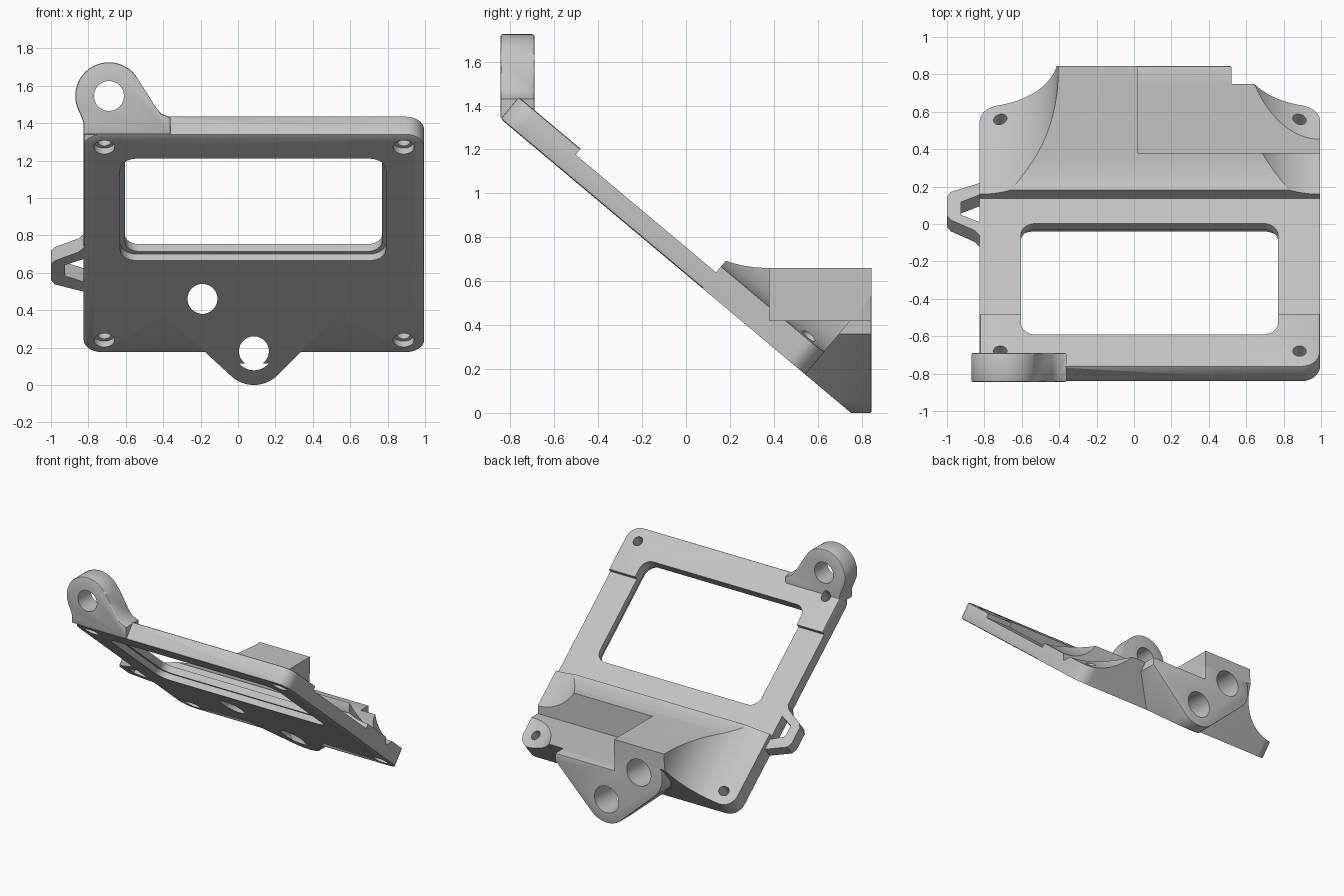
import bpy, bmesh
from math import sin, cos, pi, radians
from mathutils import Matrix, Vector

if "Cube" in bpy.data.objects:
    bpy.data.objects.remove(bpy.data.objects["Cube"])

S, C = sin(radians(40)), cos(radians(40))

grey = bpy.data.materials.new("plain grey")
grey.use_nodes = True
colour = (0.55, 0.55, 0.55, 1)
grey.diffuse_color = colour
grey.node_tree.nodes["Principled BSDF"].inputs["Base Color"].default_value = colour


def frame(u, v, w, origin=(0, 0, 0)):
    m = Matrix((u, v, w)).transposed().to_4x4()
    m.translation = Vector(origin)
    return m


# Sketch planes: the sloping plate has x across, v up the slope, h off its underside
START = (0, 0.543, 0.175)
PLATE = frame((1, 0, 0), (0, -C, S), (0, S, C), START)
SECTION = frame((1, 0, 0), (0, S, C), (0, -C, S), START)
SIDE = frame((0, 1, 0), (0, 0, 1), (1, 0, 0))
FRONT = frame((1, 0, 0), (0, 0, 1), (0, 1, 0))
TOP = frame((1, 0, 0), (0, 1, 0), (0, 0, 1))


def slope(v, h):
    p = PLATE @ Vector((0, v, h))
    return (p.y, p.z)


def arc(x, y, r, a, b, n=16):
    return [(x + r * cos(radians(a + (b - a) * i / n)),
             y + r * sin(radians(a + (b - a) * i / n))) for i in range(n + 1)]


def disc(x, y, r):
    return arc(x, y, r, 0, 352.5, 47)


def rounded(x0, x1, y0, y1, r):
    return (arc(x1 - r, y0 + r, r, -90, 0, 10) + arc(x1 - r, y1 - r, r, 0, 90, 10)
            + arc(x0 + r, y1 - r, r, 90, 180, 10) + arc(x0 + r, y0 + r, r, 180, 270, 10))


def box(x0, x1, y0, y1):
    return [(x0, y0), (x1, y0), (x1, y1), (x0, y1)]


def prism(name, points, plane, a, b, bevel=0):
    bm = bmesh.new()
    face = bm.faces.new([bm.verts.new((x, y, a)) for x, y in points])
    top = bmesh.ops.extrude_face_region(bm, geom=[face])["geom"]
    for v in top:
        if isinstance(v, bmesh.types.BMVert):
            v.co.z = b
    if bevel:
        rim = [e for e in bm.edges if abs(e.verts[0].co.z - e.verts[1].co.z) < 1e-6]
        bmesh.ops.bevel(bm, geom=rim, offset=bevel, segments=2, profile=0.5, affect='EDGES')
    bmesh.ops.transform(bm, matrix=plane, verts=bm.verts)
    bmesh.ops.recalc_face_normals(bm, faces=bm.faces)
    mesh = bpy.data.meshes.new(name)
    bm.to_mesh(mesh)
    bm.free()
    mesh.materials.append(grey)
    obj = bpy.data.objects.new(name, mesh)
    bpy.context.collection.objects.link(obj)
    return obj


def combine(target, tool, operation):
    mod = target.modifiers.new(operation.lower(), 'BOOLEAN')
    mod.operation, mod.solver, mod.object = operation, 'EXACT', tool
    bpy.context.view_layer.objects.active = target
    bpy.ops.object.modifier_apply(modifier=mod.name)
    bpy.data.objects.remove(tool)


# Sloping plate with a shallow channel across its back
X0, X1, LENGTH = -0.825, 0.995, 1.812
bracket = prism("bracket", rounded(X0, X1, 0, LENGTH, 0.1), PLATE, 0, 0.13, 0.012)
combine(bracket, prism("channel", box(-1.2, 1.2, 0.61, 1.445), PLATE, 0.095, 0.5), 'DIFFERENCE')

# Raised body with a flat top and flanks that sweep down to the plate
profile = [slope(0.61, 0), slope(0.61, 0.165), (0.21, 0.683), (0.26, 0.671), (0.32, 0.662),
           (0.38, 0.66), (0.845, 0.66), (0.845, 0), (0.752, 0)]
body = prism("body", profile, SIDE, X0, X1)
R = 0.42
flanks = ([(X0, 0)] + arc(X0, 0.13 + R, R, -90, 0, 24) + [(X0 + R, 0.9), (X1 - R, 0.9)]
          + arc(X1, 0.13 + R, R, 180, 270, 24) + [(X1, 0)])
combine(body, prism("flanks", flanks, SECTION, -0.001, 0.8), 'INTERSECT')
combine(body, prism("outline", rounded(X0, X1, 0, LENGTH, 0.1), PLATE, -0.1, 1), 'INTERSECT')
combine(bracket, body, 'UNION')

# Square recess in the left rear
combine(bracket, prism("recess", box(0.02, 1.2, 0.38, 1), TOP, 0.42, 1), 'DIFFERENCE')

# Rear nose around the two sockets
nose_shape = (arc(-0.19, 0.46, 0.2, 90, 225) + arc(0.085, 0.18, 0.18, 225, 315)
              + [(0.52, 0.36), (0.52, 0.42), (0.02, 0.42), (0.02, 0.66)])
nose = prism("nose", nose_shape, FRONT, 0.3, 0.845, 0.006)
combine(nose, prism("underside", box(-2, 2, -2, 3), PLATE, -2, 0), 'DIFFERENCE')
combine(bracket, nose, 'UNION')

# Upright ring lug on the upper right corner
lug_shape = ([(-0.825, 1.34), (-0.825, 1.40), (-0.84, 1.44)] + arc(-0.69, 1.545, 0.18, 205, 28, 32)
             + [(-0.44, 1.485), (-0.41, 1.45), (-0.36, 1.43), (-0.36, 1.34)])
combine(bracket, prism("ring_lug", lug_shape, FRONT, -0.845, -0.69, 0.01), 'UNION')
combine(bracket, prism("lug_hole", disc(-0.69, 1.545, 0.08), FRONT, -1, -0.5), 'DIFFERENCE')

# Strap loop on the right edge
loop_shape = [(-0.8, 0.49), (-0.83, 0.505), (-0.98, 0.565), (-1, 0.60), (-1, 0.73),
              (-0.98, 0.76), (-0.85, 0.835), (-0.825, 0.87), (-0.8, 0.9)]
loop = prism("strap_loop", loop_shape, PLATE, 0, 0.095)
slot = [(-0.826, 0.585), (-0.925, 0.635), (-0.925, 0.725), (-0.826, 0.775)]
combine(loop, prism("slot", slot, PLATE, -0.1, 0.3), 'DIFFERENCE')
combine(bracket, loop, 'UNION')

# Window with a stepped rim underneath
combine(bracket, prism("window", rounded(-0.605, 0.77, 0.785, 1.59, 0.08), PLATE, -0.1, 0.4), 'DIFFERENCE')
combine(bracket, prism("window_rim", rounded(-0.63, 0.79, 0.762, 1.61, 0.09), PLATE, -0.1, 0.045), 'DIFFERENCE')

# Stepped sockets through the nose
for x, z in ((-0.19, 0.46), (0.085, 0.18)):
    combine(bracket, prism("socket_hole", disc(x, z, 0.08), FRONT, -0.2, 1), 'DIFFERENCE')
    combine(bracket, prism("socket", disc(x, z, 0.102), FRONT, 0.615, 1), 'DIFFERENCE')

# Corner screw holes with recessed heads underneath
for x in (-0.715, 0.885):
    for v in (0.1, 1.705):
        combine(bracket, prism("screw_hole", disc(x, v, 0.036), PLATE, -0.1, 0.4), 'DIFFERENCE')
        combine(bracket, prism("screw_head", disc(x, v, 0.056), PLATE, -0.1, 0.04), 'DIFFERENCE')

bpy.ops.object.select_all(action='DESELECT')
bracket.select_set(True)
bpy.context.view_layer.objects.active = bracket
bpy.ops.object.shade_smooth_by_angle(angle=radians(30))
